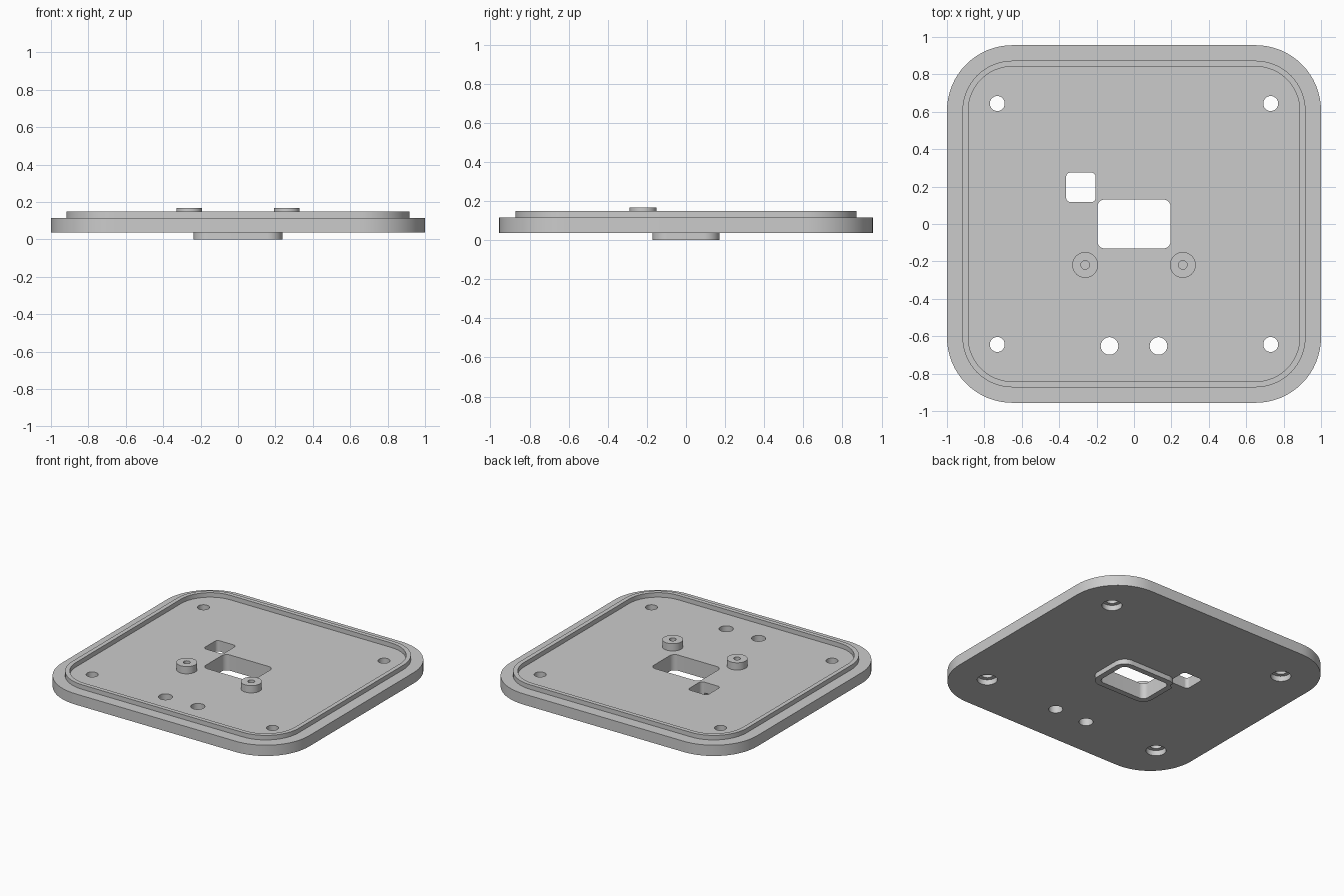
import bpy, bmesh, math

cube = bpy.data.objects.get("Cube")
if cube:
    bpy.data.objects.remove(cube, do_unlink=True)

# Single grey material
grey = bpy.data.materials.new("light grey")
grey.use_nodes = True
colour = (0.6, 0.6, 0.6, 1)
grey.diffuse_color = colour
grey.node_tree.nodes["Principled BSDF"].inputs["Base Color"].default_value = colour

BOTTOM, TOP = 0.036, 0.115


def outline(x, y, hx, hy, r, steps=16):
    """Rounded rectangle; a circle when hx = hy = r."""
    pts = []
    for i, (sx, sy) in enumerate([(1, 1), (-1, 1), (-1, -1), (1, -1)]):
        for k in range(steps + 1):
            a = math.radians(90 * (i + k / steps))
            p = (x + sx * (hx - r) + r * math.cos(a), y + sy * (hy - r) + r * math.sin(a))
            if not pts or math.dist(p, pts[-1]) > 1e-5:
                pts.append(p)
    if math.dist(pts[0], pts[-1]) < 1e-5:
        pts.pop()
    return pts


def circle(x, y, r):
    return outline(x, y, r, r, r, 12)


def solid(name, *prisms):
    """One object from vertical prisms, each (outline, z low, z high)."""
    bm = bmesh.new()
    for pts, z0, z1 in prisms:
        base = bm.faces.new([bm.verts.new((x, y, z0)) for x, y in pts])
        top = bmesh.ops.extrude_face_region(bm, geom=[base])["geom"]
        verts = [v for v in top if isinstance(v, bmesh.types.BMVert)]
        bmesh.ops.translate(bm, verts=verts, vec=(0, 0, z1 - z0))
    bmesh.ops.recalc_face_normals(bm, faces=bm.faces)
    mesh = bpy.data.meshes.new(name)
    bm.to_mesh(mesh)
    bm.free()
    mesh.materials.append(grey)
    ob = bpy.data.objects.new(name, mesh)
    bpy.context.collection.objects.link(ob)
    return ob


def cut(ob, *cutters):
    bpy.ops.object.select_all(action="DESELECT")
    bpy.context.view_layer.objects.active = ob
    ob.select_set(True)
    for cutter in cutters:
        mod = ob.modifiers.new("holes", "BOOLEAN")
        mod.operation, mod.solver, mod.object = "DIFFERENCE", "EXACT", cutter
        bpy.ops.object.modifier_apply(modifier=mod.name)
    bpy.ops.object.shade_smooth_by_angle(angle=math.radians(30))


# Hole positions
corners = [(sx * 0.731, sy * 0.644) for sx in (-1, 1) for sy in (-1, 1)]
posts = [(-0.261, -0.219), (0.261, -0.219)]

# Cutters: window, square opening, cable holes, screw holes, pilot holes
through = [(outline(0, 0, 0.196, 0.131, 0.04), -0.1, 0.3),
           (outline(-0.284, 0.196, 0.079, 0.079, 0.024), -0.1, 0.3)]
through += [(circle(sx * 0.131, -0.652, 0.047), -0.1, 0.3) for sx in (-1, 1)]
through += [(circle(x, y, 0.04), -0.1, 0.3) for x, y in corners]
through += [(circle(x, y, 0.023), 0.09, 0.3) for x, y in posts]
holes = solid("hole_cutter", *through)
bores = solid("counterbore_cutter", *[(circle(x, y, 0.067), -0.1, 0.075) for x, y in corners])
lip_inside = solid("lip_cutter", (outline(0, 0, 0.886, 0.842, 0.236), 0, 0.3))
cutters = [holes, bores, lip_inside]
for c in cutters:
    c.hide_render = True

# Base plate
cut(solid("base_plate", (outline(0, 0, 1, 0.956, 0.35), BOTTOM, TOP)), holes, bores)

# Raised sealing lip
cut(solid("raised_lip", (outline(0, 0, 0.917, 0.873, 0.267), TOP, 0.148)), lip_inside)

# Collar around the window, underneath
cut(solid("window_collar", (outline(0, 0, 0.237, 0.172, 0.08), 0, BOTTOM)), holes)

# Mounting posts
for side, (x, y) in zip(("right", "left"), posts):
    cut(solid(side + "_mounting_post", (circle(x, y, 0.069), TOP, 0.168)), holes)

for c in cutters:
    bpy.data.objects.remove(c, do_unlink=True)
